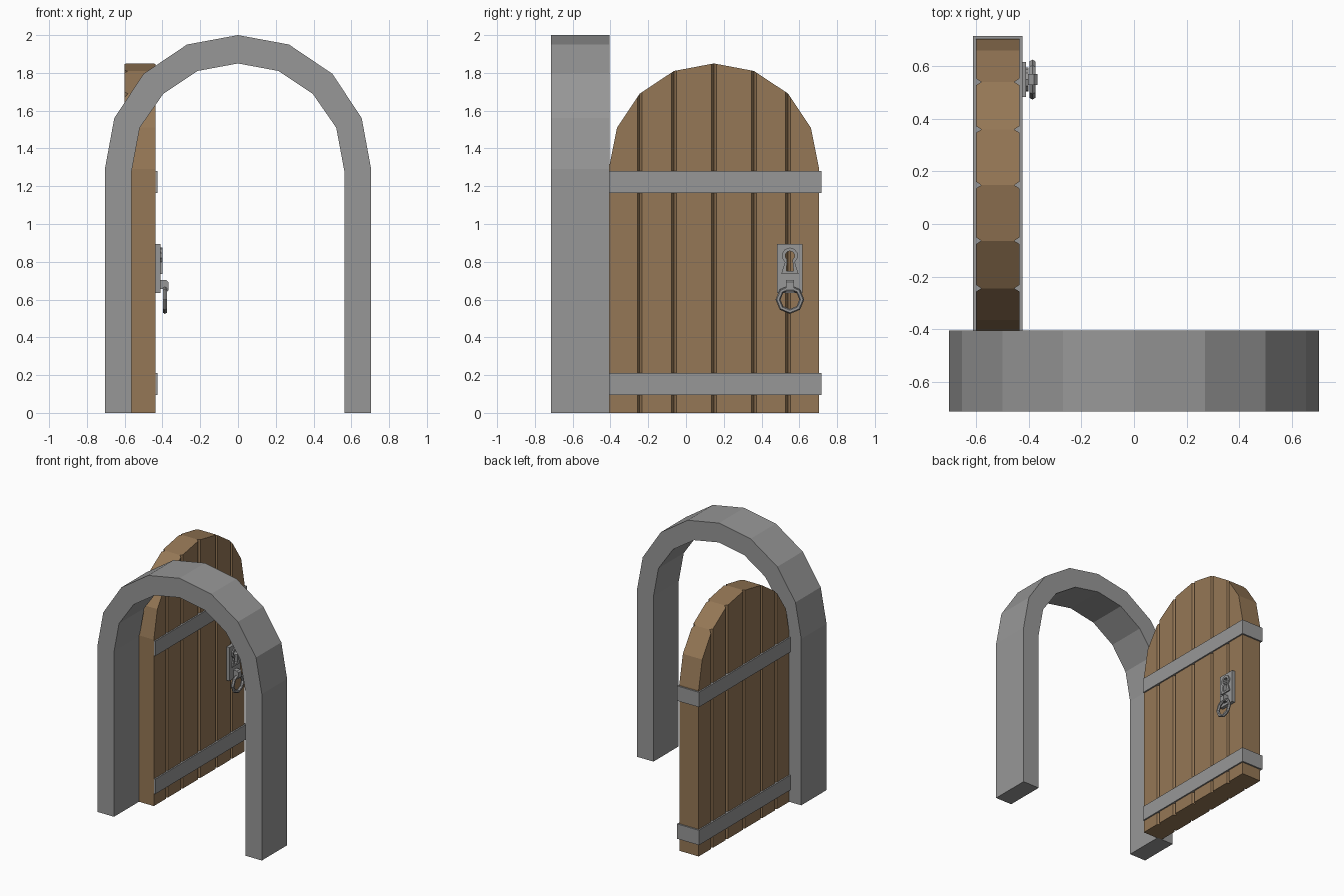
import bpy, bmesh, math
from mathutils import Matrix, Vector

if "Cube" in bpy.data.objects:
    bpy.data.objects.remove(bpy.data.objects["Cube"])


def material(name, rgb):
    m = bpy.data.materials.new(name)
    m.diffuse_color = (*rgb, 1)
    m.use_nodes = True
    m.node_tree.nodes["Principled BSDF"].inputs["Base Color"].default_value = m.diffuse_color
    return m


GREY = material("grey_iron_and_stone", (0.31, 0.31, 0.31))
WOOD = material("brown_wood", (0.30, 0.185, 0.092))


def finish(name, bm, mat):
    bmesh.ops.remove_doubles(bm, verts=bm.verts, dist=1e-5)
    bmesh.ops.recalc_face_normals(bm, faces=bm.faces)
    for f in bm.faces:
        f.smooth = False
        f.material_index = 0
    me = bpy.data.meshes.new(name)
    bm.to_mesh(me)
    bm.free()
    me.materials.clear()
    me.materials.append(mat)
    ob = bpy.data.objects.new(name, me)
    bpy.context.collection.objects.link(ob)
    return ob


def prism(name, loops, lo, hi, axis, mat):
    """Extrude 2D loops (later loops are holes) from lo to hi along x or y."""
    cu = bpy.data.curves.new(name + "_profile", 'CURVE')
    cu.dimensions = '2D'
    cu.fill_mode = 'BOTH'
    cu.extrude = (hi - lo) / 2
    for pts in loops:
        s = cu.splines.new('POLY')
        s.points.add(len(pts) - 1)
        for p, (a, b) in zip(s.points, pts):
            p.co = (a, b, 0, 1)
        s.use_cyclic_u = True
    tmp = bpy.data.objects.new(name + "_profile", cu)
    bpy.context.collection.objects.link(tmp)
    bpy.context.view_layer.update()
    dg = bpy.context.evaluated_depsgraph_get()
    me = bpy.data.meshes.new_from_object(tmp.evaluated_get(dg))
    bm = bmesh.new()
    bm.from_mesh(me)
    bpy.data.objects.remove(tmp)
    mid = (lo + hi) / 2
    for v in bm.verts:
        a, b, c = v.co
        v.co = (mid + c, a, b) if axis == 'x' else (a, mid + c, b)
    return finish(name, bm, mat)


def box(name, lo, hi, mat):
    bm = bmesh.new()
    bmesh.ops.create_cube(bm, size=1)
    for v in bm.verts:
        v.co = [(l + h) / 2 + c * (h - l) for c, l, h in zip(v.co, lo, hi)]
    return finish(name, bm, mat)


def mirrored(half):
    """Complete a right-hand half profile that ends on the centre line."""
    return half + [(-a, b) for a, b in reversed(half[:-1])]


# Stone archway
outer = mirrored([(0.705, 0), (0.705, 1.29), (0.655, 1.56), (0.5, 1.795), (0.27, 1.95), (0, 2.0)])
inner = mirrored([(0.563, 0), (0.563, 1.28), (0.52, 1.51), (0.395, 1.69), (0.215, 1.81), (0, 1.85)])
prism("stone_arch", [outer + inner[::-1]], -0.715, -0.405, 'y', GREY)

# Door leaf standing open: cross-sections along y, pinched at the plank grooves
XC, HALF, YC = -0.519, 0.083, 0.148
top = [(YC + a, b) for a, b in reversed(mirrored(
    [(0.557, 1.29), (0.513, 1.51), (0.393, 1.69), (0.212, 1.81), (0, 1.85)]))]


def height(y):
    for (y0, z0), (y1, z1) in zip(top, top[1:]):
        if y <= y1 + 1e-6:
            return z0 + (z1 - z0) * (y - y0) / (y1 - y0)
    return top[-1][1]


sections = [(y, HALF) for y in (top[0][0], top[1][0], top[-2][0], top[-1][0])]
for g in (p[0] for p in top[2:-2]):
    sections += [(g - 0.013, HALF), (g, HALF - 0.02), (g + 0.013, HALF)]
bm = bmesh.new()
rings = []
for y, h in sorted(sections):
    z = height(y)
    rings.append([bm.verts.new((XC + sx * h, y, zz))
                  for sx, zz in ((-1, 0), (1, 0), (1, z), (-1, z))])
for r, s in zip(rings, rings[1:]):
    for i in range(4):
        j = (i + 1) % 4
        bm.faces.new((r[i], r[j], s[j], s[i]))
bm.faces.new(rings[0])
bm.faces.new(rings[-1])
finish("door_planks", bm, WOOD)

# Iron straps wrapping the door
for name, z0, z1 in (("lower_strap", 0.095, 0.21), ("upper_strap", 1.165, 1.28)):
    box(name, (-0.613, -0.405, z0), (-0.425, 0.717, z1), GREY)

# Lock plate and raised keyhole surround
KY, KZ = 0.55, 0.832


def keyhole(r, neck, foot, bottom):
    a0 = math.asin(neck / r)
    n = 8
    arc = [-math.pi / 2 + a0 + (2 * math.pi - 2 * a0) * i / n for i in range(n + 1)]
    return ([(KY + r * math.cos(a), KZ + r * math.sin(a)) for a in arc]
            + [(KY - foot, bottom), (KY + foot, bottom)])


hole = keyhole(0.025, 0.014, 0.019, 0.75)
plate = [(0.483, 0.635), (0.618, 0.635), (0.618, 0.895), (0.483, 0.895)]
prism("lock_plate", [plate, hole], -0.438, -0.411, 'x', GREY)
prism("keyhole_surround", [keyhole(0.043, 0.026, 0.046, 0.735), hole], -0.411, -0.401, 'x', GREY)

# Hook holding the pull ring (profile in x-z)
hook = [(-0.412, 0.655), (-0.412, 0.703), (-0.38, 0.703), (-0.368, 0.692),
        (-0.368, 0.65), (-0.374, 0.642), (-0.382, 0.655)]
prism("ring_hook", [hook], 0.53, 0.571, 'y', GREY)

# Octagonal pull ring
bm = bmesh.new()
N, M, R, r = 8, 6, 0.063, 0.013
grid = []
for i in range(N):
    a = 2 * math.pi * i / N
    row = []
    for k in range(M):
        b = 2 * math.pi * k / M
        d = R + r * math.cos(b)
        row.append(bm.verts.new((-0.387 + r * math.sin(b), KY + d * math.cos(a), 0.6 + d * math.sin(a))))
    grid.append(row)
for i in range(N):
    for k in range(M):
        p, q, l = grid[i], grid[(i + 1) % N], (k + 1) % M
        bm.faces.new((p[k], q[k], q[l], p[l]))
finish("pull_ring", bm, GREY)
